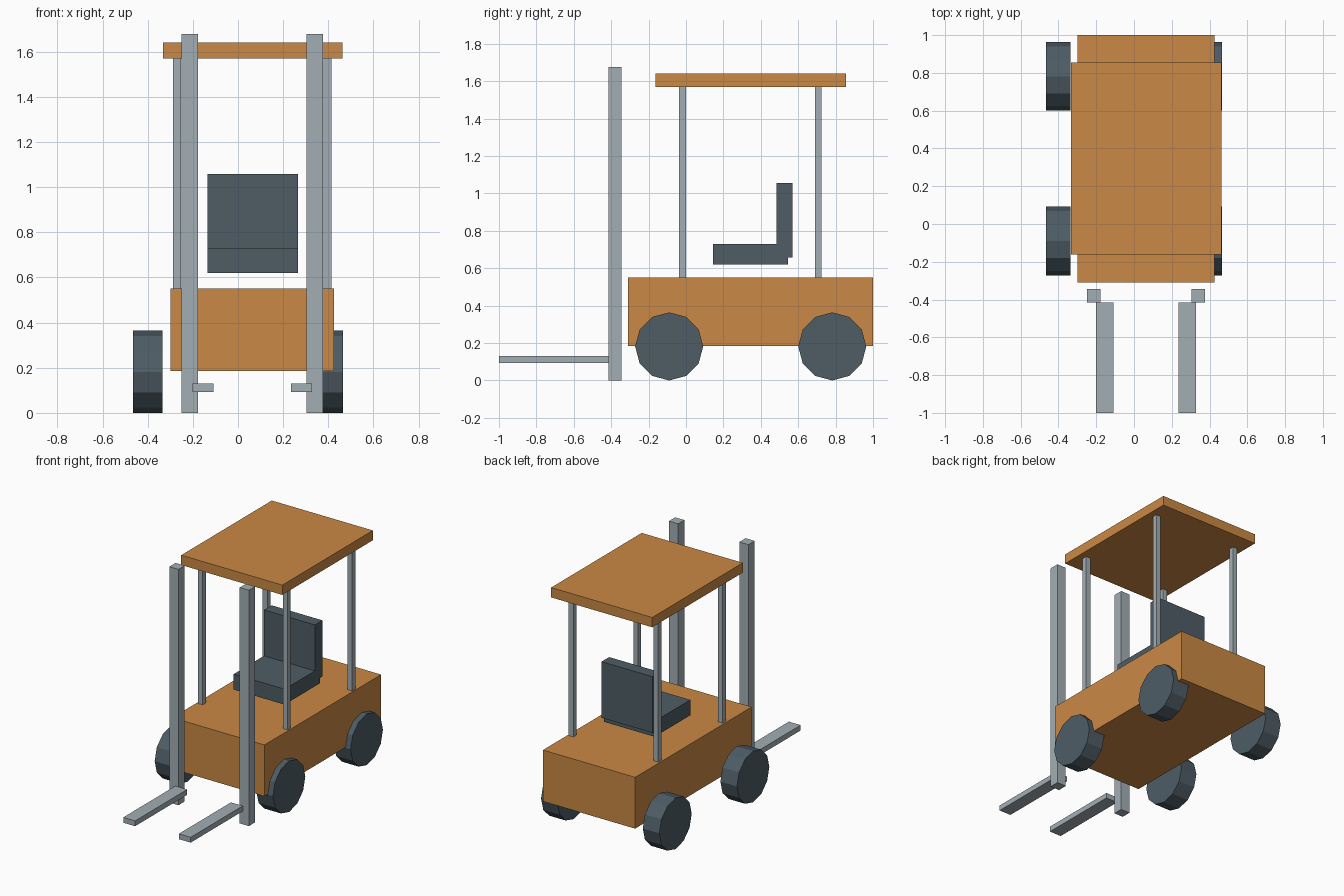
import bpy
import math
from mathutils import Vector

cube = bpy.data.objects.get("Cube")
if cube:
    bpy.data.objects.remove(cube, do_unlink=True)


def make_material(name, color):
    mat = bpy.data.materials.new(name)
    mat.use_nodes = True
    mat.diffuse_color = (*color, 1)
    mat.node_tree.nodes["Principled BSDF"].inputs["Base Color"].default_value = (*color, 1)
    return mat


orange = make_material("orange paint", (0.59, 0.25, 0.058))
dark = make_material("dark slate", (0.077, 0.108, 0.131))
steel = make_material("light steel", (0.365, 0.425, 0.455))


def box(name, low, high, mat):
    """Axis-aligned box between two corners."""
    low, high = Vector(low), Vector(high)
    bpy.ops.mesh.primitive_cube_add(size=1, location=(low + high) / 2)
    obj = bpy.context.object
    obj.name = name
    obj.scale = high - low
    bpy.ops.object.transform_apply(location=False, rotation=False, scale=True)
    obj.data.materials.append(mat)
    return obj


def wheel(name, x, y):
    """Twelve-sided wheel with its axle along x, resting on the ground."""
    radius = 0.182
    bpy.ops.mesh.primitive_cylinder_add(
        vertices=12, radius=radius, depth=0.13,
        location=(x, y, radius), rotation=(0, math.pi / 2, 0))
    obj = bpy.context.object
    obj.name = name
    obj.data.materials.append(dark)


# Chassis and overhead roof
box("body", (-0.30, -0.31, 0.185), (0.425, 1.0, 0.55), orange)
box("roof", (-0.333, -0.162, 1.57), (0.462, 0.855, 1.64), orange)

# Seat cushion and backrest
box("seat_cushion", (-0.135, 0.145, 0.62), (0.265, 0.545, 0.73), dark)
box("seat_back", (-0.135, 0.485, 0.658), (0.265, 0.57, 1.057), dark)

# Roof posts and wheels, one of each per corner
for side, post_x, wheel_x in (("right", -0.288, -0.4), ("left", 0.379, 0.4)):
    for end, post_y, wheel_y in (("front", -0.037, -0.09), ("rear", 0.689, 0.782)):
        box(f"{end}_{side}_post", (post_x, post_y, 0.55),
            (post_x + 0.036, post_y + 0.036, 1.57), steel)
        wheel(f"{end}_{side}_wheel", wheel_x, wheel_y)

# Lifting masts and forks
for side, mast_x, fork_x in (("right", -0.25, -0.202), ("left", 0.304, 0.235)):
    box(f"{side}_mast", (mast_x, -0.415, 0), (mast_x + 0.072, -0.345, 1.677), steel)
    box(f"{side}_fork", (fork_x, -1.0, 0.093), (fork_x + 0.093, -0.415, 0.131), steel)
